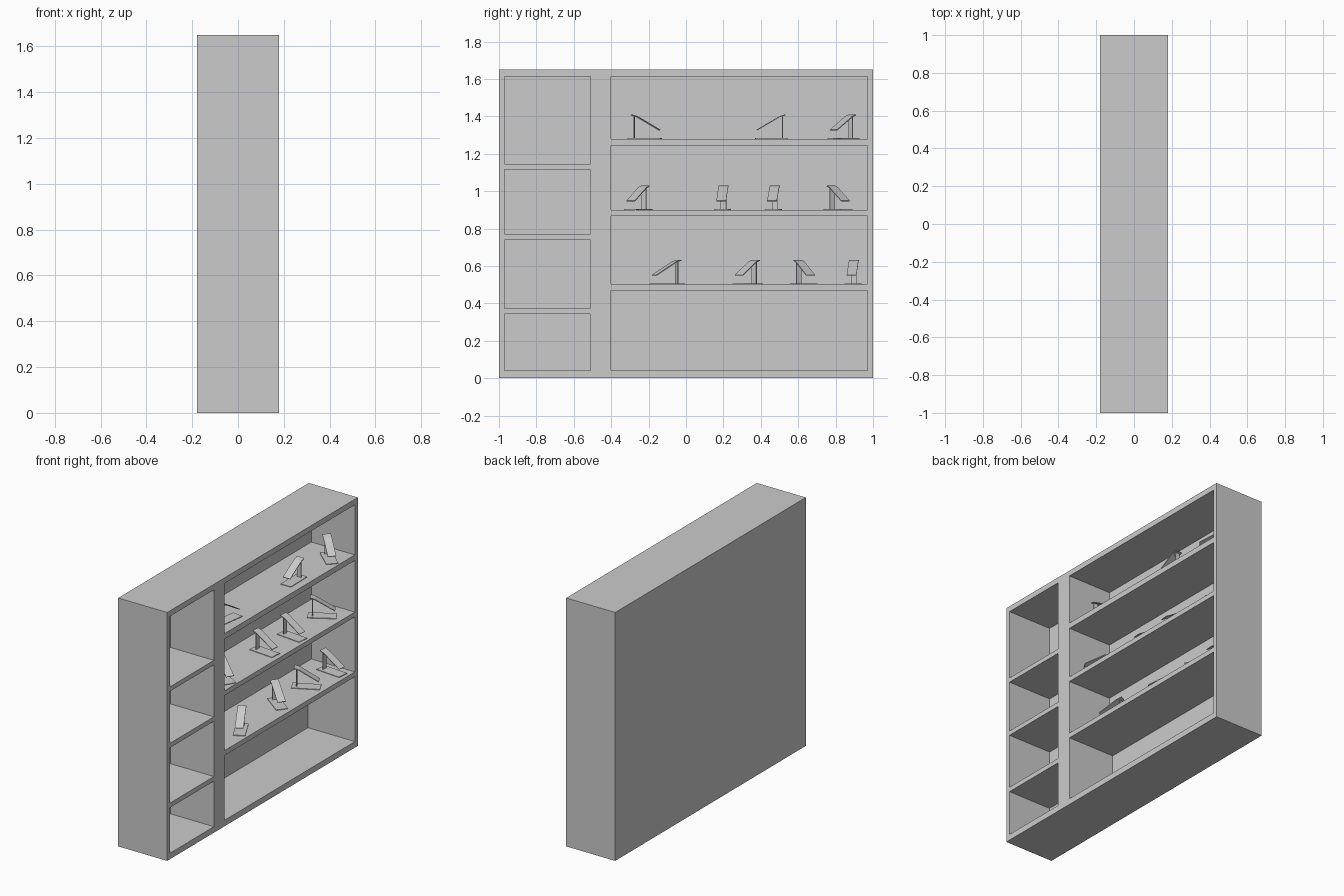
import bpy, bmesh
from math import radians
from mathutils import Matrix, Vector

if "Cube" in bpy.data.objects:
    bpy.data.objects.remove(bpy.data.objects["Cube"])


def add_box(bm, lo, hi):
    lo, hi = Vector(lo), Vector(hi)
    m = Matrix.Translation((lo + hi) / 2) @ Matrix.Diagonal((*(hi - lo), 1))
    bmesh.ops.create_cube(bm, size=1, matrix=m)


def add_extrusion(bm, profile, half_width):
    # closed x-z profile swept along y
    face = bm.faces.new([bm.verts.new((x, -half_width, z)) for x, z in profile])
    ext = bmesh.ops.extrude_face_region(bm, geom=[face])
    verts = [v for v in ext["geom"] if isinstance(v, bmesh.types.BMVert)]
    bmesh.ops.translate(bm, verts=verts, vec=(0, 2 * half_width, 0))


def to_mesh(bm, name):
    bmesh.ops.recalc_face_normals(bm, faces=bm.faces)
    mesh = bpy.data.meshes.new(name)
    bm.to_mesh(mesh)
    bm.free()
    return mesh


def add_object(name, mesh):
    ob = bpy.data.objects.new(name, mesh)
    bpy.context.collection.objects.link(ob)
    return ob


# Cabinet block
bm = bmesh.new()
add_box(bm, (-0.18, -1, 0), (0.18, 1, 1.65))
cabinet = add_object("shelf_cabinet", to_mesh(bm, "shelf_cabinet"))

# Compartments: narrow column and wide column, open towards +x
rows_narrow = [(0.04, 0.342), (0.373, 0.74), (0.77, 1.115), (1.145, 1.613)]
rows_wide = [(0.04, 0.47), (0.503, 0.868), (0.90, 1.243), (1.28, 1.613)]
bm = bmesh.new()
for z0, z1 in rows_narrow:
    add_box(bm, (-0.14, -0.97, z0), (0.3, -0.51, z1))
for i, (z0, z1) in enumerate(rows_wide):
    add_box(bm, (-0.165 if i == 0 else -0.14, -0.40, z0), (0.3, 0.97, z1))
cutter = add_object("compartment_cutter", to_mesh(bm, "compartment_cutter"))
cutter.hide_render = True

mod = cabinet.modifiers.new("compartments", 'BOOLEAN')
mod.operation = 'DIFFERENCE'
mod.solver = 'EXACT'
mod.object = cutter
bpy.context.view_layer.objects.active = cabinet
bpy.ops.object.modifier_apply(modifier=mod.name)
bpy.data.objects.remove(cutter)

# Display stand: base plate, upright, sloped plate with a flatter top lip
bm = bmesh.new()
add_box(bm, (-0.0875, -0.0375, 0), (0.0875, 0.0375, 0.004))
add_box(bm, (-0.061, -0.015, 0.004), (-0.055, 0.015, 0.12))
add_extrusion(bm, [(0.078, 0.045), (0.080, 0.049), (-0.042, 0.121),
                   (-0.072, 0.130), (-0.073, 0.125), (-0.044, 0.116)], 0.026)
stand_mesh = to_mesh(bm, "display_stand")

# Stands per shelf: x, y, turn in degrees
stands = {
    1.28: [(0.08, -0.22, 82), (0.09, 0.458, -89), (0.08, 0.842, -42)],
    0.90: [(0.08, -0.255, -31), (0.06, 0.195, -5), (0.07, 0.468, -6),
           (0.05, 0.812, 31)],
    0.503: [(0.09, -0.10, -62), (0.06, 0.33, -37), (0.06, 0.63, 27),
            (0.065, 0.892, -5)],
}
for z, items in stands.items():
    for x, y, turn in items:
        ob = add_object("display_stand", stand_mesh)
        ob.location = (x, y, z)
        ob.rotation_euler.z = radians(turn)
